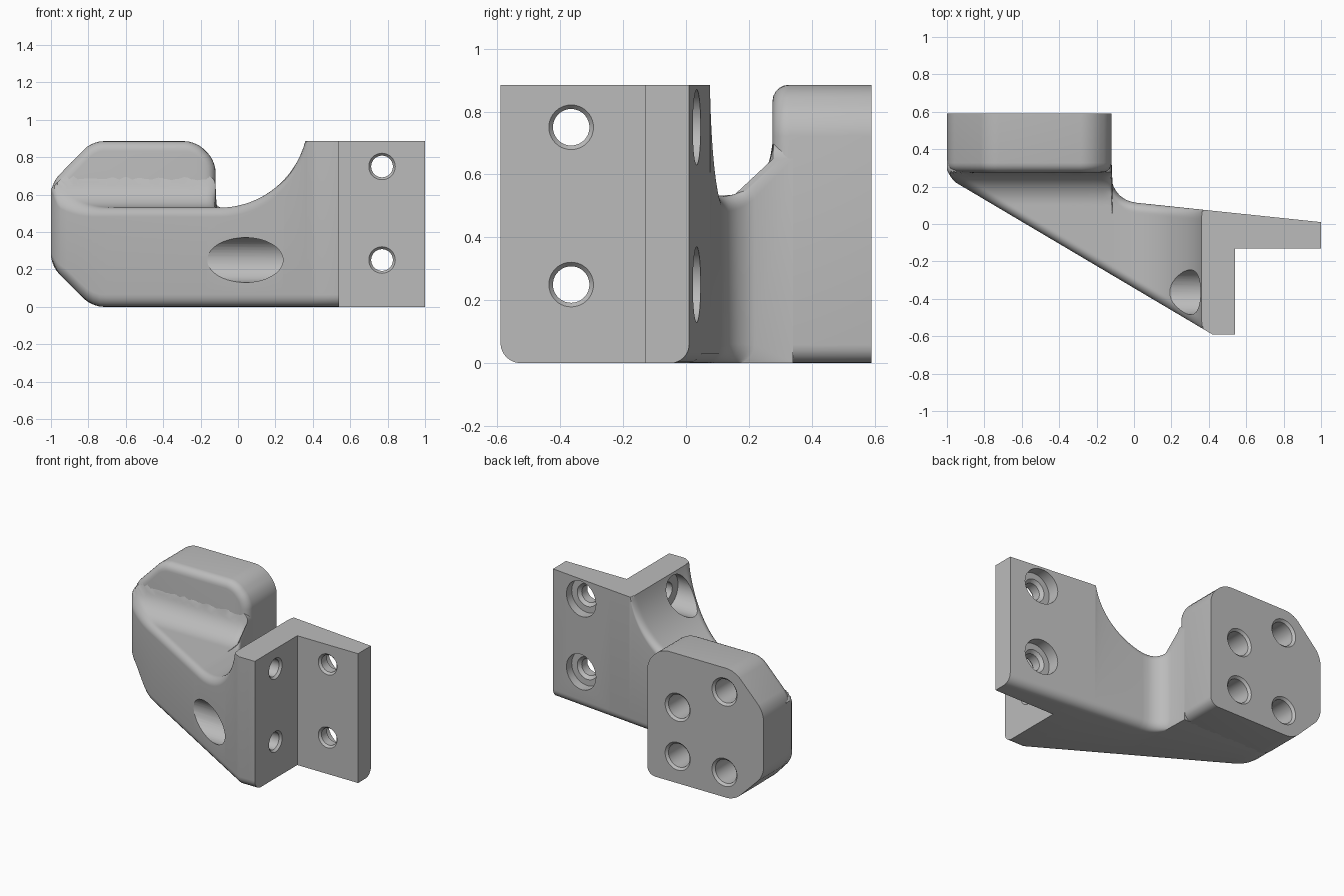
import bpy, bmesh, math

if "Cube" in bpy.data.objects:
    bpy.data.objects.remove(bpy.data.objects["Cube"])

HEIGHT = 0.885
FLOOR = 0.53
BLOCK_R = -0.12          # right side of the mounting block

grey = bpy.data.materials.new("light_grey")
grey.diffuse_color = (0.5, 0.5, 0.5, 1)
grey.use_nodes = True
grey.node_tree.nodes["Principled BSDF"].inputs["Base Color"].default_value = grey.diffuse_color


def make_object(name, bm):
    bmesh.ops.remove_doubles(bm, verts=bm.verts, dist=1e-5)
    bmesh.ops.recalc_face_normals(bm, faces=bm.faces)
    mesh = bpy.data.meshes.new(name)
    bm.to_mesh(mesh)
    bm.free()
    mesh.materials.append(grey)
    obj = bpy.data.objects.new(name, mesh)
    bpy.context.collection.objects.link(obj)
    return obj


def loft(name, sections):
    """Skin a list of closed sections with equal point counts."""
    bm = bmesh.new()
    rings = [[bm.verts.new(p) for p in s] for s in sections]
    n = len(rings[0])
    for a, b in zip(rings, rings[1:]):
        for i in range(n):
            j = (i + 1) % n
            bm.faces.new((a[i], a[j], b[j], b[i]))
    bm.faces.new(rings[0][::-1])
    bm.faces.new(rings[-1])
    return make_object(name, bm)


def cut_hole(target, axis, u, v, stations, seg=40):
    """Cut a stepped round hole: stations are (position, radius) along the axis."""
    rings = []
    for pos, r in stations:
        ring = []
        for i in range(seg):
            a = 2 * math.pi * i / seg
            p, q = u + r * math.cos(a), v + r * math.sin(a)
            ring.append((pos, p, q) if axis == "x" else (p, pos, q))
        rings.append(ring)
    cutter = loft("hole_cutter", rings)
    cutter.hide_render = True
    mod = target.modifiers.new("hole", "BOOLEAN")
    mod.operation = "DIFFERENCE"
    mod.solver = "EXACT"
    mod.object = cutter
    bpy.context.view_layer.objects.active = target
    bpy.ops.object.modifier_apply(modifier=mod.name)
    bpy.data.objects.remove(cutter, do_unlink=True)


def drop(d, r):
    """Height lost to a rounded edge at distance d from it."""
    d = max(d, 0.0)
    return 0.0 if d >= r else r - math.sqrt(max(0.0, r * r - (r - d) ** 2))


# Outline of the arm in plan and elevation
def front_y(x):
    y = max(-0.59, 0.22 - 0.592 * (x + 0.95))
    return y + 0.04 * (max(0.0, -0.95 - x) / 0.05) ** 2


def back_y(x):
    if x <= BLOCK_R + 1e-6:
        return 0.34
    if x < 0.005:
        return 0.255 - math.sqrt(max(0.0, 0.14 ** 2 - (x - 0.02) ** 2))
    return 0.115 - 0.105 * x


def bottom_z(x):
    if x > -0.72:
        return 0.0
    if x > -0.84:
        return (-0.72 - x) ** 2 / 0.24
    return -0.78 - x + 0.05 * (max(0.0, -0.95 - x) / 0.05) ** 2


def saddle_z(x, y):
    arc = FLOOR
    if x > -0.1:
        arc = 1.005 - math.sqrt(max(0.0, 0.475 ** 2 - (x + 0.1) ** 2))
    fillet = FLOOR
    if y > 0.105:
        fillet = 0.70 - math.sqrt(max(0.0, 0.17 ** 2 - (min(y, 0.275) - 0.105) ** 2))
    z = max(arc, fillet)
    if x <= BLOCK_R + 1e-6:
        z -= drop(BLOCK_R - x, 0.05) * min(1.0, max(0.0, (y - 0.15) / 0.1))
    return min(z, 1.63 + x) if x < -0.8 else z


def arm_section(x, n=48, k=6):
    yf, yb, zb = front_y(x), back_y(x), bottom_z(x)
    w = yb - yf
    rf = min(0.065, w * 0.45)
    rb = 0.004 if x <= BLOCK_R + 1e-6 else 0.06
    rt = min(0.05, w * 0.45)
    pts = []
    for i in range(k + 1):                       # rounded lower front edge
        a = math.pi / 2 * i / k
        pts.append((x, yf + rf * (1 - math.sin(a)), zb + rf * (1 - math.cos(a))))
    for i in range(n + 1):                       # saddle surface
        y = yf + w * (1 - math.cos(math.pi * i / n)) / 2
        z = saddle_z(x, y) - drop(y - yf, rt)
        if x > BLOCK_R + 1e-6:
            z -= drop(yb - y, rt)
        pts.append((x, y, min(HEIGHT, z)))
    for i in range(k + 1):                       # rounded lower back edge
        a = math.pi / 2 * i / k
        pts.append((x, yb - rb * (1 - math.cos(a)), zb + rb * (1 - math.sin(a))))
    return pts


# Arm with the saddle and the front flange
xs = [-1, -0.99, -0.98, -0.965]
xs += [-0.95 + 0.035 * i for i in range(22)]
xs += [-0.17, -0.16, -0.15, -0.14, -0.13, -0.124, -0.12, -0.115, -0.108]
xs += [-0.1 + 0.0125 * i for i in range(37)]
xs += [0.356, 0.36, 0.364, 0.368, 0.372, 0.375, 0.395, 0.419, 0.54]
arm = loft("arm", [arm_section(x) for x in xs])
for z in (0.25, 0.75):
    cut_hole(arm, "x", -0.365, z, [(-0.3, 0.12), (0.40, 0.12), (0.40, 0.058),
                                   (0.525, 0.058), (0.54, 0.071), (0.56, 0.088)])


# Side wing, tapering to the right, lower back edge rounded
def wing_section(x):
    yb, r = 0.115 - 0.105 * x, 0.06
    pts = [(x, -0.13, 0), (x, -0.13, HEIGHT), (x, yb, HEIGHT)]
    for i in range(9):
        a = math.pi / 2 * i / 8
        pts.append((x, yb - r * (1 - math.cos(a)), r * (1 - math.sin(a))))
    return pts


wing = loft("wing", [wing_section(0.54), wing_section(1.0)])
for z in (0.25, 0.75):
    cut_hole(wing, "y", 0.77, z, [(-0.15, 0.088), (-0.13, 0.071), (-0.115, 0.058),
                                  (-0.055, 0.058), (-0.035, 0.078), (-0.035, 0.12),
                                  (0.12, 0.12)])

# Mounting block with chamfered corners and a rounded front rim
profile = [(-1, 0.22), (-0.78, 0), (BLOCK_R, 0), (BLOCK_R, 0.78),
           (-0.225, HEIGHT), (-0.78, HEIGHT), (-1, 0.66)]
bm = bmesh.new()
front = [bm.verts.new((x, 0.275, z)) for x, z in profile]
back = [bm.verts.new((x, 0.59, z)) for x, z in profile]
bm.faces.new(front)
bm.faces.new(back[::-1])
for i in range(len(profile)):
    j = (i + 1) % len(profile)
    bm.faces.new((front[i], back[i], back[j], front[j]))
bmesh.ops.recalc_face_normals(bm, faces=bm.faces)
corners = [e for e in bm.edges if abs(e.verts[0].co.y - e.verts[1].co.y) > 0.1]
bmesh.ops.bevel(bm, geom=corners, offset=0.058, offset_type="OFFSET",
                segments=5, profile=0.5, affect="EDGES")
rim = [e for e in bm.edges if all(abs(v.co.y - 0.275) < 1e-4 for v in e.verts)]
bmesh.ops.bevel(bm, geom=rim, offset=0.052, offset_type="OFFSET",
                segments=5, profile=0.5, affect="EDGES")
block = make_object("mounting_block", bm)
for x, z in ((-0.35, 0.52), (-0.35, 0.185), (-0.705, 0.72), (-0.705, 0.17)):
    cut_hole(block, "y", x, z, [(0.39, 0.08), (0.575, 0.08), (0.59, 0.095), (0.61, 0.115)])

# Smooth shading with crisp edges
for obj in (arm, wing, block):
    bpy.ops.object.select_all(action="DESELECT")
    obj.select_set(True)
    bpy.context.view_layer.objects.active = obj
    bpy.ops.object.shade_smooth_by_angle(angle=math.radians(30))
